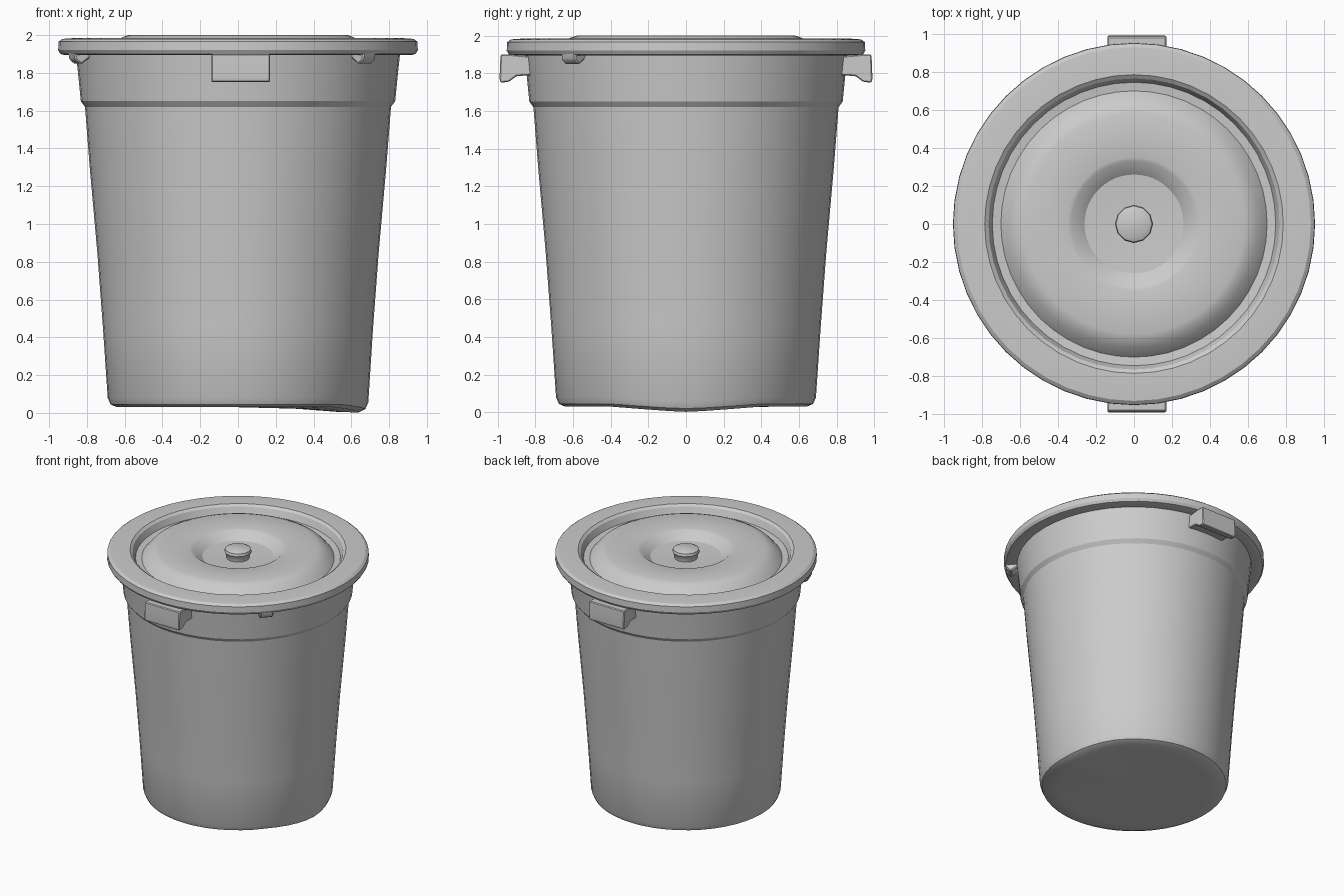
import bpy, bmesh, math
from mathutils import Matrix, Vector

if "Cube" in bpy.data.objects:
    bpy.data.objects.remove(bpy.data.objects["Cube"])

SIDES = 48


def finish(name, bm, angle=30):
    bmesh.ops.remove_doubles(bm, verts=bm.verts, dist=1e-5)
    bmesh.ops.recalc_face_normals(bm, faces=bm.faces)
    mesh = bpy.data.meshes.new(name)
    bm.to_mesh(mesh)
    bm.free()
    ob = bpy.data.objects.new(name, mesh)
    bpy.context.collection.objects.link(ob)
    bpy.ops.object.select_all(action='DESELECT')
    ob.select_set(True)
    bpy.context.view_layer.objects.active = ob
    bpy.ops.object.shade_smooth_by_angle(angle=math.radians(angle))
    return ob


def lathe(profile, sides=SIDES):
    """Revolve (radius, z) points around the z axis."""
    bm = bmesh.new()
    vs = [bm.verts.new((r, 0, z)) for r, z in profile]
    es = [bm.edges.new(p) for p in zip(vs, vs[1:])]
    bmesh.ops.spin(bm, geom=vs + es, cent=(0, 0, 0), axis=(0, 0, 1),
                   angle=math.tau, steps=sides, use_merge=True)
    return bm


def prism(outline, x0, x1, bevel, turn=0):
    """Extrude a (distance out, z) outline along x, turned around z."""
    bm = bmesh.new()
    face = bm.faces.new([bm.verts.new((x0, -d, z)) for d, z in outline])
    ext = bmesh.ops.extrude_face_region(bm, geom=[face])
    moved = [g for g in ext['geom'] if isinstance(g, bmesh.types.BMVert)]
    bmesh.ops.translate(bm, verts=moved, vec=(x1 - x0, 0, 0))
    bmesh.ops.bevel(bm, geom=bm.edges[:], offset=bevel, segments=1, affect='EDGES')
    bmesh.ops.rotate(bm, verts=bm.verts, matrix=Matrix.Rotation(turn, 3, 'Z'))
    return bm


# Tapered bucket body with a stepped collar
body = lathe([(0, 0.03), (0.3, 0.03), (0.55, 0.03), (0.64, 0.03), (0.675, 0.045),
              (0.69, 0.08), (0.715, 0.45), (0.745, 0.85), (0.785, 1.3), (0.81, 1.62),
              (0.832, 1.65), (0.845, 1.78), (0.86, 1.92)])
# Slight sag on the right side of the base
for v in body.verts:
    if v.co.z < 0.09:
        d = (v.co.xy - Vector((0.6, 0))).length
        v.co.z -= 0.03 * max(0, 1 - d / 0.4)
finish("bucket_body", body)

# Lid: overhanging flange, groove, raised ring and sunken centre
finish("lid", lathe([
    (0.85, 1.90), (0.92, 1.895), (0.94, 1.90), (0.952, 1.92), (0.95, 1.965),
    (0.93, 1.98), (0.86, 1.985), (0.785, 1.985), (0.765, 1.97), (0.745, 1.92), (0.70, 1.915),
    (0.65, 1.97), (0.61, 1.99), (0.58, 2.0), (0.35, 1.99), (0.33, 1.985),
    (0.26, 1.93), (0.09, 1.92), (0, 1.92)]))

# Centre knob
finish("lid_knob", lathe([(0.085, 1.91), (0.085, 1.94), (0.10, 1.97),
                          (0.095, 1.99), (0.075, 2.0), (0, 2.0)], 12))

# Flared grips on front and back
grip = [(0.82, 1.79), (0.90, 1.785), (0.94, 1.755), (0.985, 1.75),
        (0.99, 1.77), (0.985, 1.90), (0.93, 1.90), (0.82, 1.89)]
for name, x0, x1, turn in (("front_grip", -0.14, 0.17, 0), ("back_grip", -0.17, 0.14, math.pi)):
    finish(name, prism(grip, x0, x1, 0.006, turn))

# Small drooping catches under the lid edge
catch = [(0.85, 1.88), (0.90, 1.845), (0.935, 1.87), (0.94, 1.91), (0.85, 1.91)]
for name, deg in (("catch_right", 48), ("catch_left", -70)):
    finish(name, prism(catch, -0.05, 0.05, 0.008, math.radians(deg)))
